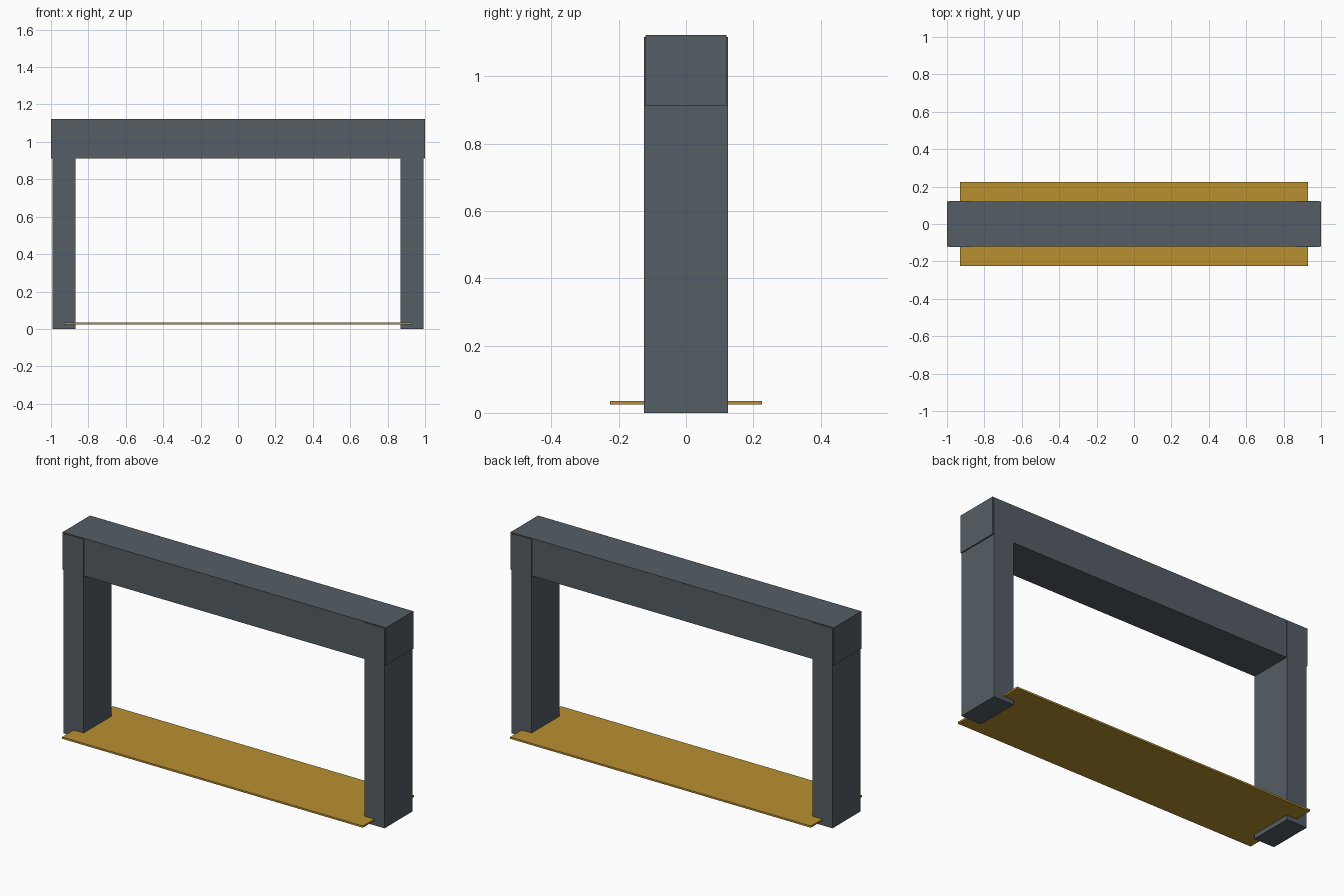
import bpy

if "Cube" in bpy.data.objects:
    bpy.data.objects.remove(bpy.data.objects["Cube"])


def material(name, color):
    mat = bpy.data.materials.new(name)
    mat.diffuse_color = (*color, 1)
    mat.use_nodes = True
    mat.node_tree.nodes["Principled BSDF"].inputs["Base Color"].default_value = mat.diffuse_color
    return mat


def box(name, low, high, mat):
    """Axis-aligned box between two corners."""
    center = [(a + b) / 2 for a, b in zip(low, high)]
    bpy.ops.mesh.primitive_cube_add(size=1, location=center)
    obj = bpy.context.object
    obj.name = name
    obj.scale = [b - a for a, b in zip(low, high)]
    bpy.ops.object.transform_apply(location=False, rotation=False, scale=True)
    obj.data.materials.append(mat)
    return obj


steel = material("dark_steel", (0.09, 0.11, 0.13))
amber = material("amber", (0.48, 0.28, 0.03))

# Posts, slightly deeper than the beam and running up through it
box("left_post", (-0.993, -0.124, 0), (-0.868, 0.124, 1.117), steel)
box("right_post", (0.868, -0.124, 0), (0.993, 0.124, 1.117), steel)

# Top beam
box("top_beam", (-1, -0.121, 0.912), (1, 0.121, 1.122), steel)

# Thin floor strip between the posts
box("floor_strip", (-0.93, -0.225, 0.025), (0.93, 0.225, 0.035), amber)
